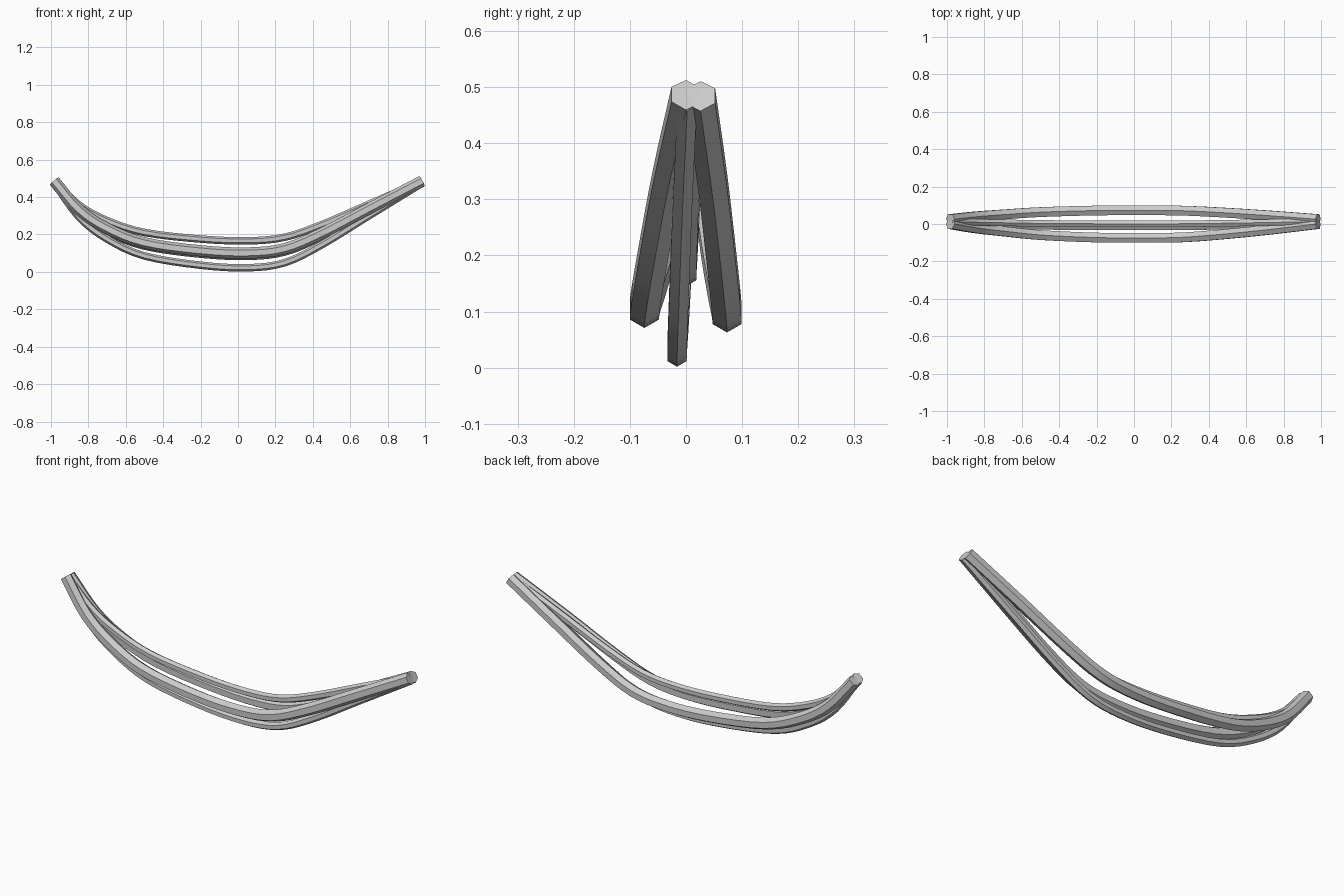
import bpy, bmesh, math
from mathutils import Vector

if "Cube" in bpy.data.objects:
    bpy.data.objects.remove(bpy.data.objects["Cube"])

SIDES, STEPS = 6, 4
# shared hang: x, share of the sag, share of the sideways spread
HANG = [(-.982, 0, 0), (-.85, .40, .30), (-.7, .66, .53), (-.5, .86, .80), (-.2, .97, .98),
        (.05, 1, 1), (.25, .94, .97), (.45, .725, .78), (.7, .385, .45), (.984, 0, 0)]


def spline(pts):
    # Catmull-Rom through the stations
    p = [2 * pts[0] - pts[1]] + pts + [2 * pts[-1] - pts[-2]]
    out = []
    for i in range(1, len(p) - 2):
        a, b, c, d = p[i - 1:i + 3]
        for k in range(STEPS):
            t = k / STEPS
            out.append(.5 * (2 * b + (c - a) * t + (2 * a - 5 * b + 4 * c - d) * t * t
                             + (3 * b - a - 3 * c + d) * t ** 3))
    return out + [pts[-1]]


def cable(name, radius, end, middle):
    (y0, z0), (y1, z1) = end, middle
    path = spline([Vector((x, y0 + (y1 - y0) * w, z0 + (z1 - z0) * s)) for x, s, w in HANG])
    bm = bmesh.new()
    rings = []
    for i, p in enumerate(path):
        tangent = (path[min(i + 1, len(path) - 1)] - path[max(i - 1, 0)]).normalized()
        up = tangent.cross(Vector((0, 1, 0))).normalized()
        side = up.cross(tangent)
        angles = [math.tau * k / SIDES for k in range(SIDES)]
        rings.append([bm.verts.new(p + radius * (math.cos(a) * up + math.sin(a) * side))
                      for a in angles])
    for r0, r1 in zip(rings, rings[1:]):
        for k in range(SIDES):
            j = (k + 1) % SIDES
            bm.faces.new((r0[k], r0[j], r1[j], r1[k]))
    # end caps
    bm.faces.new(rings[0])
    bm.faces.new(rings[-1])
    bmesh.ops.recalc_face_normals(bm, faces=bm.faces)
    mesh = bpy.data.meshes.new(name)
    bm.to_mesh(mesh)
    bm.free()
    ob = bpy.data.objects.new(name, mesh)
    bpy.context.collection.objects.link(ob)
    bpy.ops.object.select_all(action='DESELECT')
    ob.select_set(True)
    bpy.context.view_layer.objects.active = ob
    bpy.ops.object.shade_smooth_by_angle(angle=math.radians(40))


# two thick side cables, two thin ones above and below
cable("thick_cable_front", .030, (0, .486), (-.074, .101))
cable("thick_cable_back", .030, (.026, .484), (.073, .093))
cable("thin_cable_lower", .020, (.002, .474), (-.016, .022))
cable("thin_cable_upper", .020, (.013, .484), (.001, .166))
